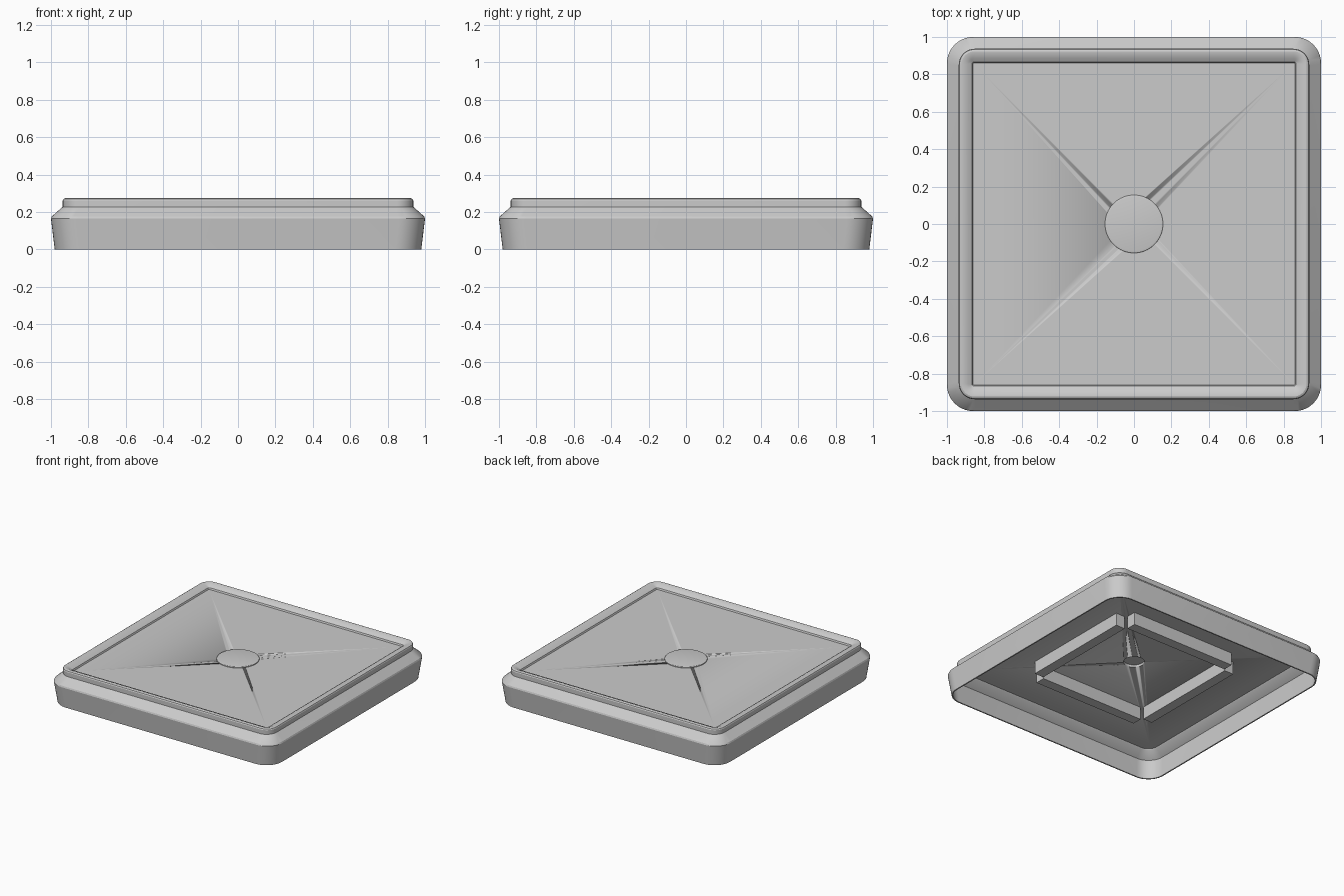
import bpy, bmesh, math

if "Cube" in bpy.data.objects:
    bpy.data.objects.remove(bpy.data.objects["Cube"])

SEG = 10  # segments per rounded corner


def ring(bm, half, z, radius):
    """One rounded-square loop of vertices."""
    verts = []
    c = half - radius
    for q, (sx, sy) in enumerate([(1, 1), (-1, 1), (-1, -1), (1, -1)]):
        for i in range(SEG + 1):
            a = (q + i / SEG) * math.pi / 2
            verts.append(bm.verts.new((sx * c + radius * math.cos(a),
                                       sy * c + radius * math.sin(a), z)))
    return verts


def finish(bm, name, smooth=True):
    bmesh.ops.recalc_face_normals(bm, faces=bm.faces)
    me = bpy.data.meshes.new(name)
    bm.to_mesh(me)
    bm.free()
    ob = bpy.data.objects.new(name, me)
    bpy.context.collection.objects.link(ob)
    bpy.ops.object.select_all(action='DESELECT')
    ob.select_set(True)
    bpy.context.view_layer.objects.active = ob
    if smooth:
        bpy.ops.object.shade_smooth_by_angle(angle=math.radians(25))
    return ob


def lathe(name, profile, segs=64):
    """Closed turned solid from (radius, z) points."""
    bm = bmesh.new()
    loops = [[bm.verts.new((r * math.cos(2 * math.pi * i / segs),
                            r * math.sin(2 * math.pi * i / segs), z))
              for i in range(segs)] for r, z in profile]
    for a, b in zip(loops, loops[1:]):
        for i in range(segs):
            j = (i + 1) % segs
            bm.faces.new((a[i], a[j], b[j], b[i]))
    bm.faces.new(loops[0][::-1])
    bm.faces.new(loops[-1])
    return finish(bm, name)


# Hollow shell: underside, inner wall, outer wall, raised rim, recessed floor
profile = [  # half width, z, corner radius
    (0.860, 0.220, 0.03), (0.920, 0.222, 0.08), (0.925, 0.212, 0.08),
    (0.985, 0.165, 0.13), (0.970, 0.000, 0.13),
    (0.980, 0.000, 0.14), (1.000, 0.165, 0.14), (0.996, 0.176, 0.14),
    (0.945, 0.221, 0.10), (0.937, 0.228, 0.09),
    (0.937, 0.262, 0.085), (0.933, 0.270, 0.08), (0.923, 0.275, 0.07),
    (0.910, 0.274, 0.06), (0.885, 0.264, 0.03), (0.865, 0.252, 0.006),
    (0.860, 0.240, 0.003),
]
bm = bmesh.new()
loops = [ring(bm, *p) for p in profile]
n = len(loops[0])
for a, b in zip(loops, loops[1:]):
    for i in range(n):
        j = (i + 1) % n
        bm.faces.new((a[i], a[j], b[j], b[i]))
bm.faces.new(loops[0][::-1])
bm.faces.new(loops[-1])
shell = finish(bm, "tray_shell")

# Hole in the middle of the floor, closed on top by the button
cutter = lathe("hole_cutter", [(0.076, 0.15), (0.076, 0.3)], 48)
cutter.hide_render = True
mod = shell.modifiers.new("hole", 'BOOLEAN')
mod.operation = 'DIFFERENCE'
mod.solver = 'EXACT'
mod.object = cutter
bpy.context.view_layer.objects.active = shell
bpy.ops.object.modifier_apply(modifier="hole")
bpy.data.objects.remove(cutter)

# Low round button on the floor
lathe("centre_button", [(0.155, 0.239), (0.155, 0.245), (0.152, 0.248), (0.143, 0.250)])

# Four locating rails under the floor, meeting at notched corners
for k, side in enumerate(("right", "back", "left", "front")):
    bm = bmesh.new()
    bmesh.ops.create_cube(bm, size=1)
    for v in bm.verts:
        v.co.x = 0.514 + v.co.x * 0.08
        v.co.y *= 0.92
        v.co.z = 0.172 + v.co.z * 0.104
    rail = finish(bm, "rail_" + side, smooth=False)
    rail.rotation_euler.z = k * math.pi / 2
